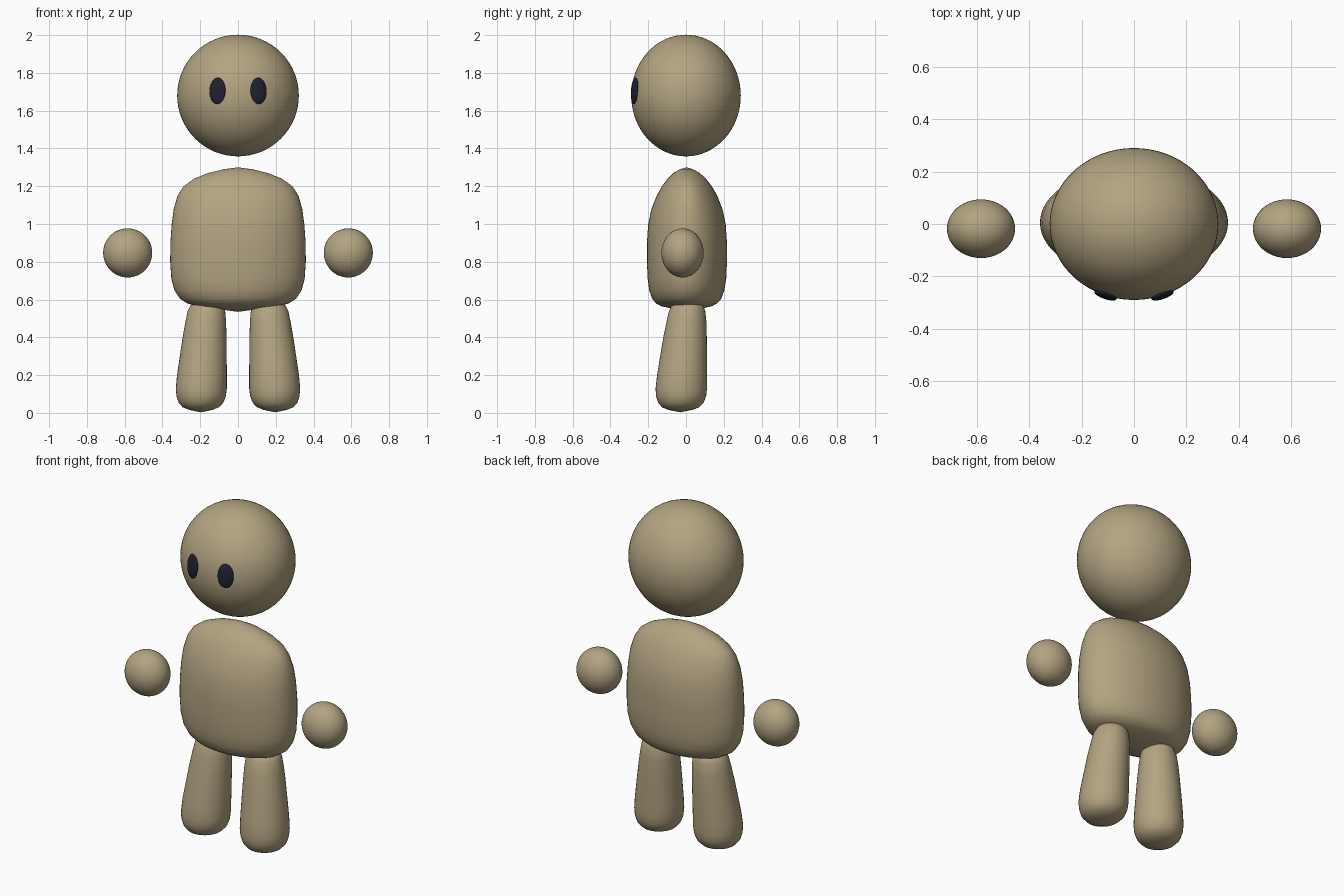
import bpy, bmesh, math


def material(name, color):
    mat = bpy.data.materials.new(name)
    mat.diffuse_color = color
    return mat


TAN = material("tan", (0.45, 0.37, 0.22, 1))
DARK = material("dark", (0.013, 0.016, 0.03, 1))


def ellipsoid(name, loc, radii, mat, rot=(0, 0, 0), seg=48):
    bpy.ops.mesh.primitive_uv_sphere_add(segments=seg, ring_count=seg // 2, location=loc, rotation=rot)
    ob = bpy.context.object
    ob.name = name
    ob.scale = radii
    ob.data.materials.append(mat)
    bpy.ops.object.shade_smooth()
    return ob


def loft(name, bottom, rings, top, sx=1, seg=40):
    """Elliptical rings (z, cx, cy, rx, ry), closed by a point at each end."""
    bm = bmesh.new()
    loops = []
    for z, cx, cy, rx, ry in rings:
        loops.append([bm.verts.new((sx * cx + rx * math.cos(2 * math.pi * i / seg),
                                    cy + ry * math.sin(2 * math.pi * i / seg), z))
                      for i in range(seg)])
    low = bm.verts.new((sx * bottom[0], bottom[1], bottom[2]))
    high = bm.verts.new((sx * top[0], top[1], top[2]))
    for i in range(seg):
        j = (i + 1) % seg
        bm.faces.new((low, loops[0][j], loops[0][i]))
        bm.faces.new((high, loops[-1][i], loops[-1][j]))
        for a, b in zip(loops, loops[1:]):
            bm.faces.new((a[i], a[j], b[j], b[i]))
    for f in bm.faces:
        f.smooth = True
    me = bpy.data.meshes.new(name)
    bm.to_mesh(me)
    bm.free()
    me.materials.append(TAN)
    ob = bpy.data.objects.new(name, me)
    bpy.context.collection.objects.link(ob)
    return ob


# Head
ellipsoid("head", (0, 0, 1.68), (0.322, 0.29, 0.322), TAN, seg=64)

# Torso
loft("torso", (0, 0, 0.535), [
    (0.565, 0, 0.003, 0.22, 0.135),
    (0.58, 0, 0.003, 0.27, 0.162),
    (0.605, 0, 0.004, 0.308, 0.183),
    (0.65, 0, 0.004, 0.337, 0.199),
    (0.71, 0, 0.005, 0.353, 0.208),
    (0.80, 0, 0.005, 0.359, 0.212),
    (0.90, 0, 0.005, 0.358, 0.212),
    (1.00, 0, 0.005, 0.351, 0.205),
    (1.08, 0, 0.005, 0.340, 0.188),
    (1.15, 0, 0.005, 0.320, 0.160),
    (1.20, 0, 0.005, 0.288, 0.132),
    (1.24, 0, 0.004, 0.232, 0.102),
    (1.27, 0, 0.003, 0.158, 0.070),
    (1.29, 0, 0.003, 0.075, 0.035),
], (0, 0.003, 1.30), seg=64)

# Legs, hands and eyes, mirrored left and right
for side, s in (("left", 1), ("right", -1)):
    loft(side + "_leg", (0.197, -0.03, 0.003), [
        (0.016, 0.197, -0.03, 0.062, 0.065),
        (0.030, 0.197, -0.029, 0.096, 0.098),
        (0.055, 0.196, -0.027, 0.119, 0.121),
        (0.09, 0.195, -0.026, 0.131, 0.133),
        (0.13, 0.194, -0.025, 0.135, 0.136),
        (0.20, 0.191, -0.021, 0.132, 0.132),
        (0.30, 0.184, -0.013, 0.124, 0.124),
        (0.40, 0.177, -0.005, 0.116, 0.115),
        (0.48, 0.171, 0.002, 0.108, 0.106),
        (0.54, 0.167, 0.006, 0.099, 0.096),
        (0.57, 0.165, 0.008, 0.085, 0.082),
        (0.59, 0.164, 0.009, 0.058, 0.056),
    ], (0.163, 0.01, 0.60), s)
    ellipsoid(side + "_hand", (s * 0.584, -0.018, 0.847), (0.13, 0.112, 0.13), TAN)
    ellipsoid(side + "_eye", (s * 0.109, -0.272, 1.705), (0.045, 0.014, 0.07), DARK,
              (math.radians(-4), 0, s * math.radians(19)), seg=32)
